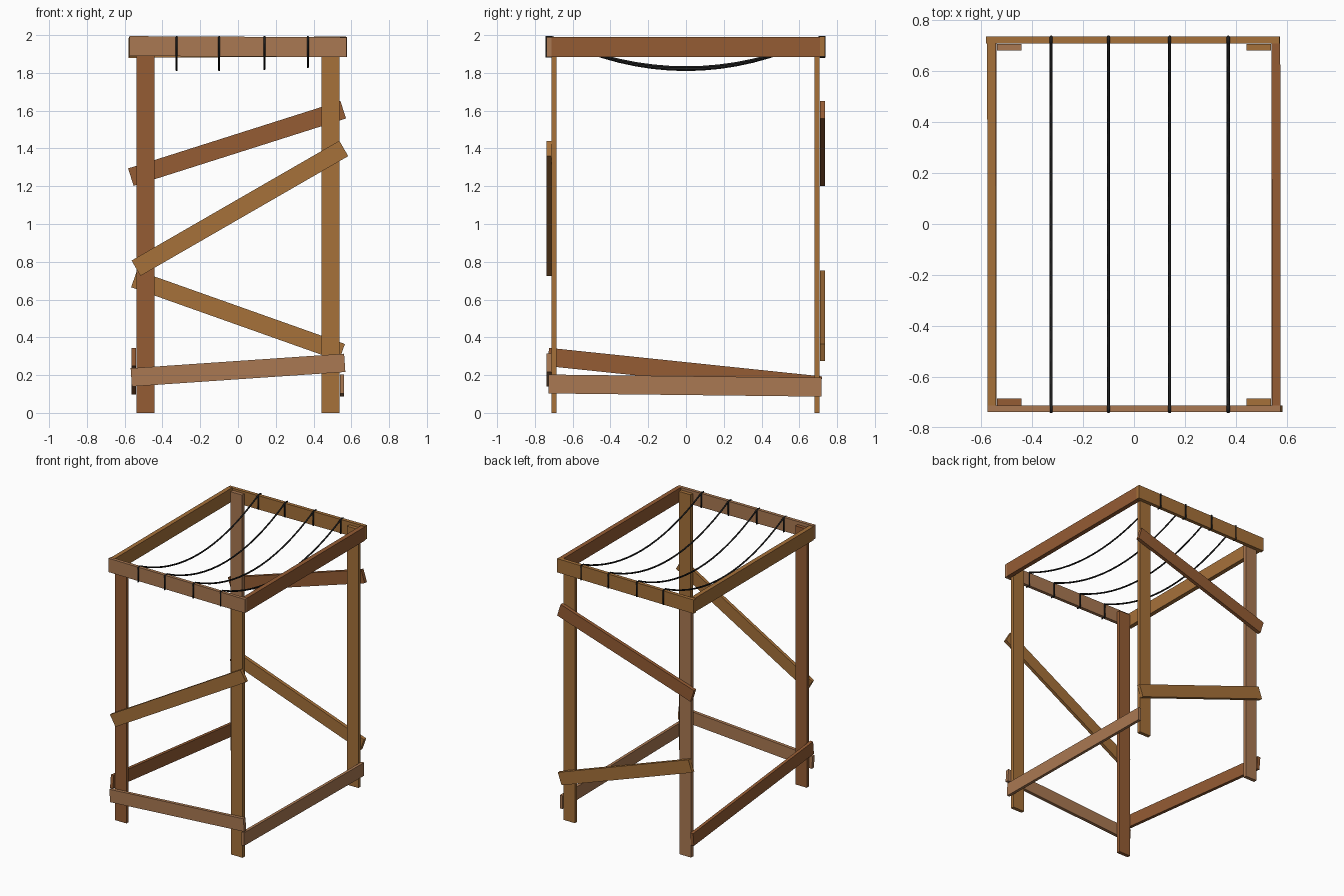
import bpy, bmesh
from mathutils import Vector, Matrix

if "Cube" in bpy.data.objects:
    bpy.data.objects.remove(bpy.data.objects["Cube"])


def material(name, rgb):
    m = bpy.data.materials.new(name)
    m.diffuse_color = (*rgb, 1)
    m.use_nodes = True
    m.node_tree.nodes["Principled BSDF"].inputs["Base Color"].default_value = m.diffuse_color
    return m


RED = material("red_wood", (0.30, 0.107, 0.034))
GOLD = material("golden_wood", (0.38, 0.165, 0.042))
PALE = material("pale_wood", (0.40, 0.19, 0.085))
BLACK = material("dark_rope", (0.012, 0.012, 0.012))


def plank(name, a, b, width, thick, normal, mat):
    """Box running from a to b, with its thin direction along normal."""
    a, b, n = Vector(a), Vector(b), Vector(normal)
    d = (b - a).normalized()
    w = n.cross(d).normalized()
    rot = Matrix((d, w, d.cross(w))).transposed().to_4x4()
    size = Matrix.Diagonal(((b - a).length, width, thick, 1))
    bm = bmesh.new()
    bmesh.ops.create_cube(bm, size=1, matrix=Matrix.Translation((a + b) / 2) @ rot @ size)
    me = bpy.data.meshes.new(name)
    bm.to_mesh(me)
    bm.free()
    me.materials.append(mat)
    ob = bpy.data.objects.new(name, me)
    bpy.context.collection.objects.link(ob)


def rope(name, points, closed=False):
    cu = bpy.data.curves.new(name, 'CURVE')
    cu.dimensions = '3D'
    cu.bevel_depth = 0.006
    cu.bevel_resolution = 1
    cu.use_fill_caps = True
    sp = cu.splines.new('POLY')
    sp.points.add(len(points) - 1)
    for p, co in zip(sp.points, points):
        p.co = (*co, 1)
    sp.use_cyclic_u = closed
    cu.materials.append(BLACK)
    bpy.context.collection.objects.link(bpy.data.objects.new(name, cu))


X, Y = (1, 0, 0), (0, 1, 0)

# Corner posts
for name, x, y, mat in (("front_left_post", -0.49, -0.699, RED),
                        ("front_right_post", 0.49, -0.699, GOLD),
                        ("back_left_post", -0.49, 0.694, PALE),
                        ("back_right_post", 0.49, 0.694, GOLD)):
    plank(name, (x, y, 0), (x, y, 1.97), 0.097, 0.027, Y, mat)

# Top frame
plank("front_top_beam", (-0.575, -0.725, 1.942), (0.575, -0.725, 1.936), 0.105, 0.025, Y, PALE)
plank("back_top_beam", (-0.58, 0.722, 1.932), (0.572, 0.722, 1.94), 0.105, 0.027, Y, GOLD)
plank("left_top_beam", (-0.558, -0.712, 1.937), (-0.56, 0.709, 1.937), 0.105, 0.033, X, GOLD)
plank("right_top_beam", (0.559, -0.712, 1.937), (0.557, 0.709, 1.937), 0.105, 0.034, X, RED)

# Front and back braces
plank("front_low_rail", (-0.565, -0.725, 0.188), (0.565, -0.725, 0.265), 0.097, 0.025, Y, PALE)
plank("front_diagonal", (-0.54, -0.725, 0.766), (0.56, -0.725, 1.40), 0.094, 0.025, Y, GOLD)
plank("back_upper_diagonal", (-0.567, 0.722, 1.248), (0.557, 0.722, 1.605), 0.097, 0.027, Y, RED)
plank("back_lower_diagonal", (-0.55, 0.722, 0.71), (0.55, 0.722, 0.32), 0.095, 0.027, Y, GOLD)

# Side rails
plank("left_low_rail", (-0.552, -0.73, 0.296), (-0.552, 0.715, 0.145), 0.097, 0.024, X, RED)
plank("right_low_rail", (0.55, -0.728, 0.153), (0.55, 0.718, 0.136), 0.1, 0.022, X, PALE)

# Sagging ropes with a loop around each end beam
for i, (x, low) in enumerate(((-0.325, 1.815), (-0.10, 1.815), (0.14, 1.82), (0.37, 1.83))):
    pts = []
    for k in range(17):
        y = -0.71 + 1.42 * k / 16
        pts.append((x, y, low + (1.99 - low) * (y / 0.71) ** 2))
    rope(f"sagging_rope_{i}", pts)
    for side, yc in (("front", -0.725), ("back", 0.722)):
        rope(f"{side}_rope_loop_{i}",
             [(x, yc - 0.014, 1.992), (x, yc + 0.014, 1.992),
              (x, yc + 0.014, 1.884), (x, yc - 0.014, 1.884)], True)
